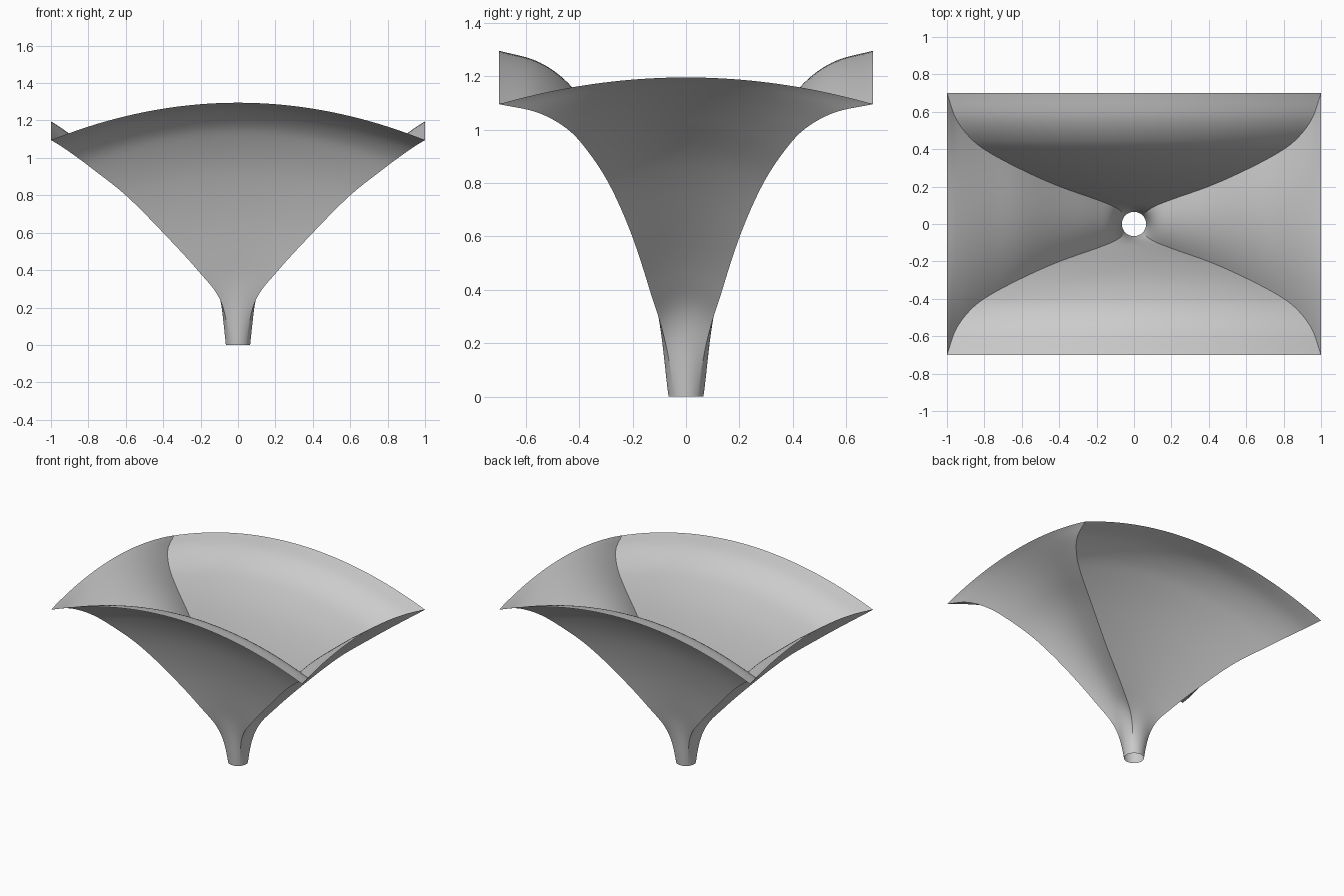
import bpy, bmesh, math
from mathutils import Vector

cube = bpy.data.objects.get("Cube")
if cube:
    bpy.data.objects.remove(cube, do_unlink=True)

ROWS_PER_SPAN, COLS = 8, 40
BASE_RADIUS, CORNER_Z = 0.065, 1.095
FRONT_RISE, SIDE_RISE = 0.2, 0.1

# Corner crease: from the foot up to one rim corner
crease = [Vector(p) for p in (
    (0.046, 0.046, 0), (0.10, 0.09, 0.22), (0.2, 0.13, 0.38), (0.41, 0.205, 0.61),
    (0.60, 0.29, 0.8), (0.77, 0.38, 0.935), (0.87, 0.455, 1.01),
    (0.95, 0.56, 1.065), (1.0, 0.7, CORNER_Z))]


def smooth_path(points, steps):
    """Catmull-Rom curve through the points."""
    pts = [2 * points[0] - points[1]] + points + [2 * points[-1] - points[-2]]
    path = []
    for a, b, c, d in zip(pts, pts[1:], pts[2:], pts[3:]):
        for i in range(steps):
            t = i / steps
            path.append(0.5 * (2 * b + (c - a) * t + (2 * a - 5 * b + 4 * c - d) * t * t
                               + (3 * b - a - 3 * c + d) * t ** 3))
    return path + [points[-1].copy()]


def panel_point(c, side, u):
    """Point on one of four panels; u runs from -1 to 1 between creases."""
    k = max(c.z, 0) / CORNER_Z
    arch = 1 - u * u
    if side % 2 == 0:      # front and back
        p = Vector((u * c.x, -c.y, c.z + FRONT_RISE * k ** 1.5 * arch))
    else:                  # short ends
        p = Vector((c.x, u * c.y, c.z + SIDE_RISE * k ** 0.6 * arch))
    # Round the section near the foot
    w = min(max(c.z / 0.4, 0), 1)
    w = w * w * (3 - 2 * w)
    angle = (u - 2 if side % 2 == 0 else u) * math.pi / 4
    radius = BASE_RADIUS + 0.15 * c.z
    ring = Vector((math.cos(angle) * radius, math.sin(angle) * radius, p.z))
    p = ring.lerp(p, w)
    if side >= 2:
        p.x, p.y = -p.x, -p.y
    return p


# Funnel canopy: one continuous sheet, open at the foot and rim
bm = bmesh.new()
rings = []
for c in smooth_path(crease, ROWS_PER_SPAN):
    rings.append([bm.verts.new(panel_point(c, side, 2 * i / COLS - 1))
                  for side in range(4) for i in range(COLS)])
for low, high in zip(rings, rings[1:]):
    for i in range(len(low)):
        j = (i + 1) % len(low)
        bm.faces.new((low[i], low[j], high[j], high[i]))

mesh = bpy.data.meshes.new("funnel_canopy")
bm.to_mesh(mesh)
bm.free()
canopy = bpy.data.objects.new("funnel_canopy", mesh)
bpy.context.collection.objects.link(canopy)

# Plain grey shell
grey = bpy.data.materials.new("light_grey")
grey.use_nodes = True
colour = (0.6, 0.6, 0.6, 1)
grey.diffuse_color = colour
grey.node_tree.nodes["Principled BSDF"].inputs["Base Color"].default_value = colour
mesh.materials.append(grey)

bpy.ops.object.select_all(action='DESELECT')
canopy.select_set(True)
bpy.context.view_layer.objects.active = canopy
bpy.ops.object.shade_smooth_by_angle(angle=math.radians(30))
